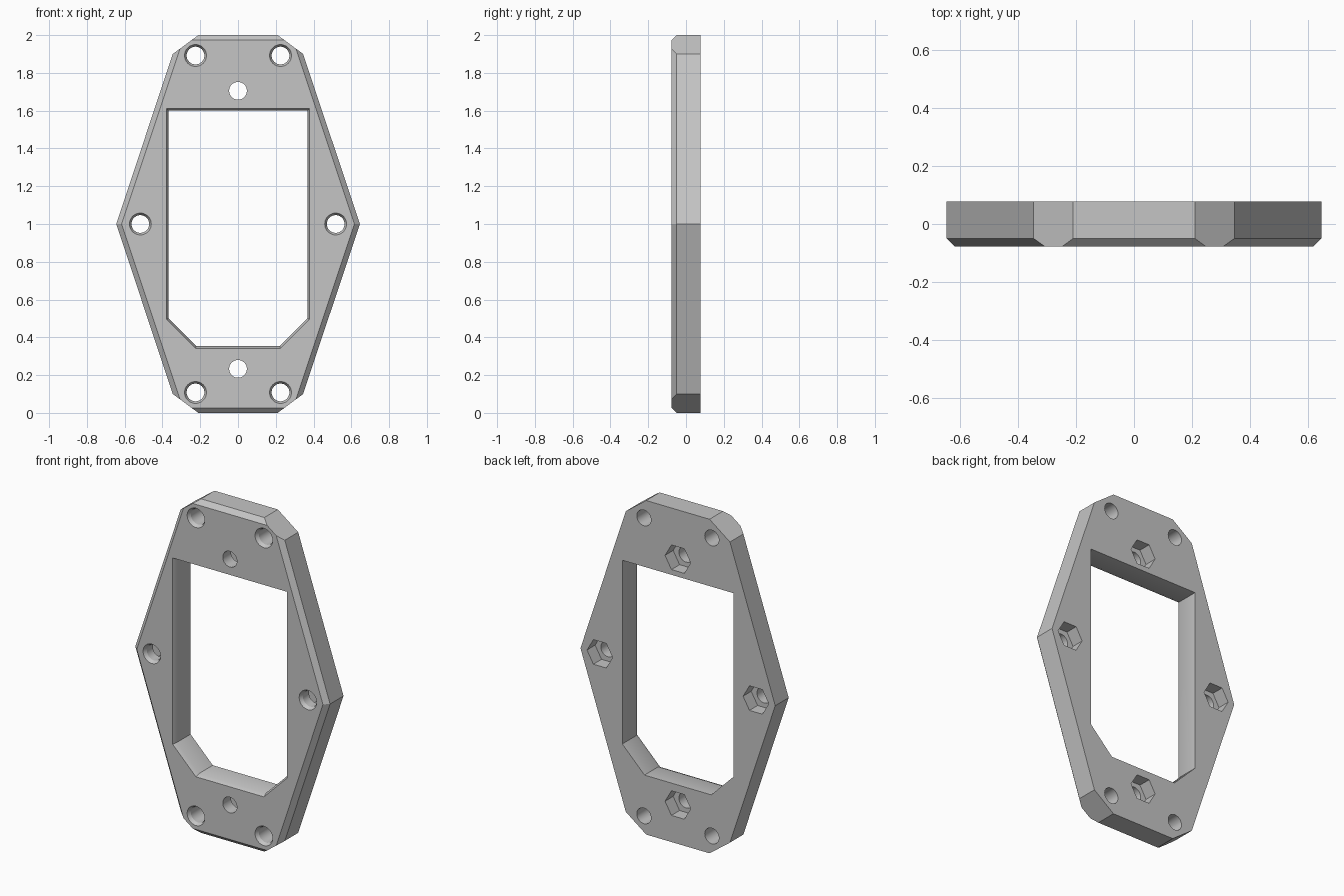
import bpy, bmesh, math
from mathutils import Vector

if "Cube" in bpy.data.objects:
    bpy.data.objects.remove(bpy.data.objects["Cube"])

T = 0.077        # half thickness of the plate
CHAMFER = 0.027  # front edge chamfer
LIP = 0.011      # flare of openings at the front
HOLE = 0.047     # screw hole radius
NUT = 0.085      # nut pocket corner radius

grey = bpy.data.materials.new("plain grey")
grey.use_nodes = True
grey.diffuse_color = (0.56, 0.56, 0.56, 1)
grey.node_tree.nodes["Principled BSDF"].inputs["Base Color"].default_value = grey.diffuse_color


def loft(sections):
    """Closed solid through matching (y, [(x, z), ...]) sections."""
    bm = bmesh.new()
    rings = [[bm.verts.new((x, y, z)) for x, z in pts] for y, pts in sections]
    for a, b in zip(rings, rings[1:]):
        for i in range(len(a)):
            j = (i + 1) % len(a)
            bm.faces.new((a[i], a[j], b[j], b[i]))
    bm.faces.new(rings[0])
    bm.faces.new(rings[-1])
    bmesh.ops.recalc_face_normals(bm, faces=bm.faces)
    return bm


def make_object(name, bm):
    mesh = bpy.data.meshes.new(name)
    bm.to_mesh(mesh)
    bm.free()
    mesh.materials.append(grey)
    obj = bpy.data.objects.new(name, mesh)
    bpy.context.collection.objects.link(obj)
    return obj


def circle(cx, cz, r, n):
    return [(cx + r * math.cos(math.tau * i / n), cz + r * math.sin(math.tau * i / n))
            for i in range(n)]


def hexagon_outline(d):
    """Plate outline moved inward by d."""
    side = 0.645 - d * math.sqrt(10) / 3
    top = side - (1 - d) / 3
    return [(side, 1), (top, 2 - d), (-top, 2 - d), (-side, 1), (-top, d), (top, d)]


def window_outline(d):
    """Central opening moved outward by d."""
    w, lo, hi, k = 0.368 + d, 0.353 - d, 1.6 + d, 0.147 + d * 0.586
    return [(w, hi), (-w, hi), (-w, lo + k), (-w + k, lo), (w - k, lo), (w, lo + k)]


# Plate with chamfered front edge, then straight cut corners
bm = loft([(-T, hexagon_outline(CHAMFER)), (-T + CHAMFER, hexagon_outline(0)),
           (T, hexagon_outline(0))])
for sx in (-1, 1):
    for sz in (-1, 1):
        geom = bm.verts[:] + bm.edges[:] + bm.faces[:]
        cut = bmesh.ops.bisect_plane(bm, geom=geom, plane_co=(sx * 0.21, 0, 1 + sz),
                                     plane_no=Vector((sx * 0.1, 0, sz * 0.135)).normalized(),
                                     clear_outer=True)
        rim = [e for e in cut["geom_cut"] if isinstance(e, bmesh.types.BMEdge)]
        bmesh.ops.contextual_create(bm, geom=rim)
bmesh.ops.recalc_face_normals(bm, faces=bm.faces)
plate = make_object("mounting_plate", bm)

# Cutters: window, screw holes and nut pockets
OUT = 0.05
cutters = [loft([(-T - OUT, window_outline(LIP)), (-T, window_outline(LIP)),
                 (-T + 0.025, window_outline(0)), (T + OUT, window_outline(0))])]
corners = [(sx * 0.225, 1 + sz * 0.892) for sx in (-1, 1) for sz in (-1, 1)]
sides = [(-0.517, 1), (0.517, 1)]
middles = [(0, 1.705), (0, 0.233)]
for x, z in corners + sides:
    wide, narrow = circle(x, z, HOLE + LIP, 32), circle(x, z, HOLE, 32)
    cutters.append(loft([(-T - OUT, wide), (-T, wide), (-T + 0.02, narrow), (T + OUT, narrow)]))
for x, z in middles:
    ring = circle(x, z, HOLE, 32)
    cutters.append(loft([(-T - OUT, ring), (T + OUT, ring)]))
for x, z in sides + middles:
    ring = circle(x, z, NUT, 6)
    cutters.append(loft([(0, ring), (T + OUT, ring)]))

# Apply the cuts one at a time and discard each cutter
bpy.context.view_layer.objects.active = plate
plate.select_set(True)
for c in cutters:
    cutter = make_object("cutter", c)
    cutter.hide_render = True
    mod = plate.modifiers.new("cut", "BOOLEAN")
    mod.operation = "DIFFERENCE"
    mod.solver = "EXACT"
    mod.object = cutter
    bpy.ops.object.modifier_apply(modifier=mod.name)
    bpy.data.objects.remove(cutter)

bpy.ops.object.shade_smooth_by_angle(angle=math.radians(25))
